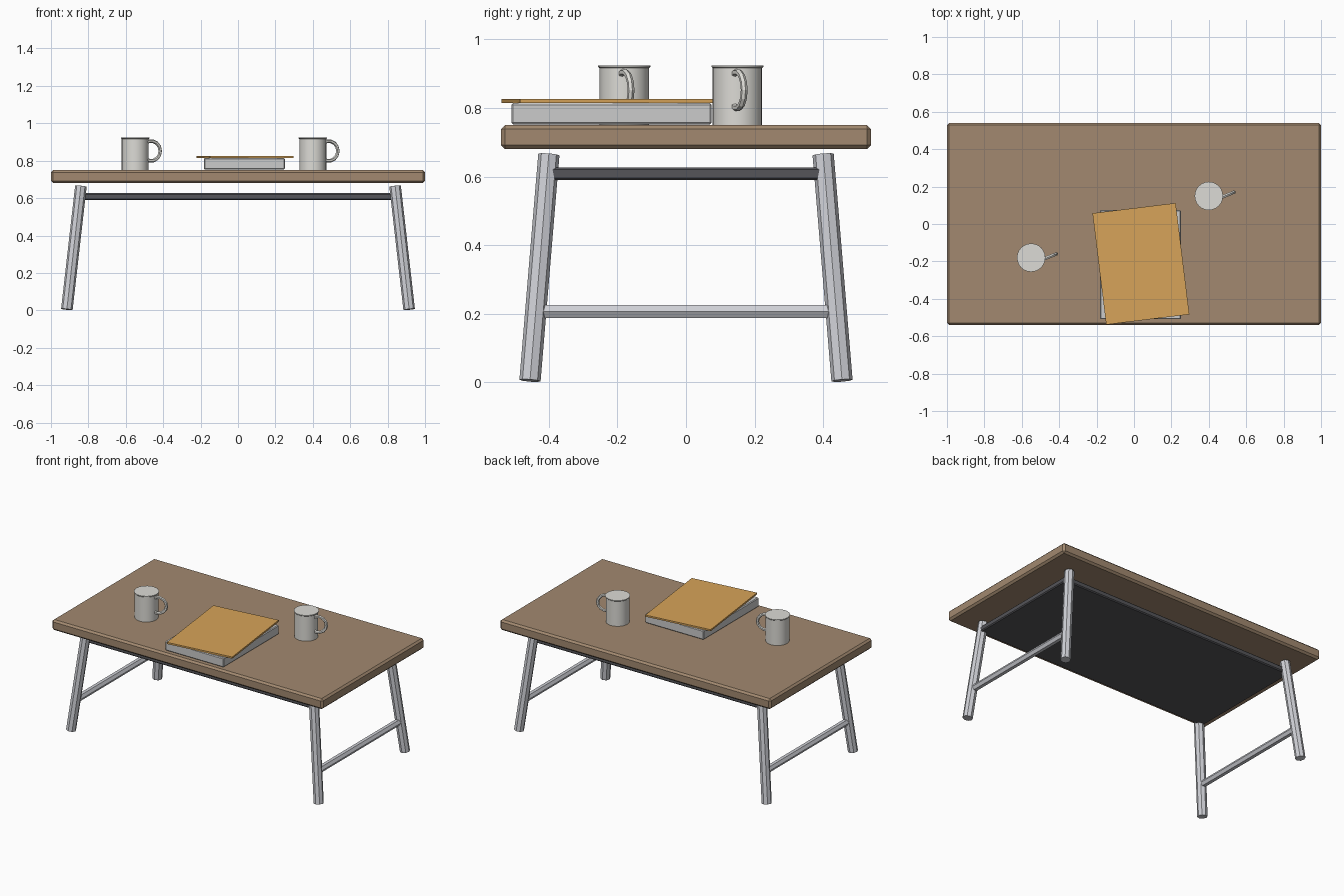
import bpy, math
from mathutils import Vector, Matrix

if "Cube" in bpy.data.objects:
    bpy.data.objects.remove(bpy.data.objects["Cube"])


def material(name, rgb):
    m = bpy.data.materials.new(name)
    m.diffuse_color = (*rgb, 1)
    m.use_nodes = True
    m.node_tree.nodes["Principled BSDF"].inputs["Base Color"].default_value = m.diffuse_color
    return m


WOOD = material("wood", (0.36, 0.25, 0.16))
DARK = material("dark_panel", (0.09, 0.09, 0.10))
METAL = material("metal", (0.62, 0.63, 0.67))
CERAMIC = material("ceramic", (0.72, 0.71, 0.67))
PAPER = material("paper", (0.75, 0.76, 0.74))
COVER = material("cover", (0.68, 0.37, 0.10))


def finish(name, mat):
    ob = bpy.context.object
    ob.name = name
    ob.data.materials.append(mat)
    return ob


def box(name, centre, size, mat, bevel=0, turn=0):
    bpy.ops.mesh.primitive_cube_add(size=1, location=centre, rotation=(0, 0, turn))
    ob = finish(name, mat)
    ob.scale = size
    bpy.ops.object.transform_apply(location=False, rotation=False, scale=True)
    if bevel:
        mod = ob.modifiers.new("bevel", 'BEVEL')
        mod.width = bevel
        mod.segments = 1
    return ob


def bar(name, a, b, radius, sides, mat, roll=0):
    a, b = Vector(a), Vector(b)
    d = b - a
    bpy.ops.mesh.primitive_cylinder_add(vertices=sides, radius=radius, depth=d.length)
    ob = finish(name, mat)
    spin = Vector((0, 0, 1)).rotation_difference(d).to_matrix().to_4x4()
    ob.matrix_world = Matrix.Translation((a + b) / 2) @ spin @ Matrix.Rotation(roll, 4, 'Z')
    return ob


def lathe(name, profile, sides, centre, mat):
    # Revolve (radius, height) points, closing both ends with flat caps
    verts, faces = [], []
    for r, z in profile:
        for i in range(sides):
            t = 2 * math.pi * i / sides
            verts.append((r * math.cos(t), r * math.sin(t), z))
    for k in range(len(profile) - 1):
        for i in range(sides):
            j = (i + 1) % sides
            faces.append((k * sides + i, k * sides + j, (k + 1) * sides + j, (k + 1) * sides + i))
    faces.append(tuple(reversed(range(sides))))
    faces.append(tuple(range(len(verts) - sides, len(verts))))
    me = bpy.data.meshes.new(name)
    me.from_pydata(verts, [], faces)
    me.materials.append(mat)
    ob = bpy.data.objects.new(name, me)
    ob.location = centre
    bpy.context.collection.objects.link(ob)
    return ob


# Table top and the dark panel below it
box("table_top", (0, 0, 0.715), (2.0, 1.08, 0.07), WOOD, 0.012)
box("under_panel", (0, 0, 0.608), (1.74, 0.81, 0.036), DARK, 0.006)

# Splayed legs and the side stretchers between them
for sx, side in ((-1, "left"), (1, "right")):
    for sy, end in ((-1, "front"), (1, "back")):
        bar(f"{end}_{side}_leg", (sx * 0.915, sy * 0.455, 0.005),
            (sx * 0.84, sy * 0.40, 0.664), 0.031, 8, METAL)
    bar(f"{side}_stretcher", (sx * 0.891, -0.43, 0.206), (sx * 0.891, 0.43, 0.206),
        0.022, 6, METAL, math.radians(30))

# Mugs with a thin lip and a ring handle turned a little to the back
for label, x, y in (("left", -0.55, -0.18), ("right", 0.40, 0.15)):
    lathe(f"{label}_mug", [(0.072, 0), (0.072, 0.166), (0.076, 0.170), (0.076, 0.174)],
          24, (x, y, 0.75), CERAMIC)
    bpy.ops.mesh.primitive_torus_add(major_segments=14, minor_segments=6,
                                     major_radius=0.053, minor_radius=0.01,
                                     location=(x + 0.085, y, 0.852),
                                     rotation=(math.pi / 2, 0, math.radians(22)))
    finish(f"{label}_mug_handle", CERAMIC)

# Thick book with a loose cover lying askew
box("book_block", (0.034, -0.217, 0.783), (0.432, 0.584, 0.062), PAPER, 0.005)
box("book_cover", (0.037, -0.213, 0.820), (0.448, 0.60, 0.011), COVER, 0, math.radians(7))

# Smooth mug walls, keeping the lips and caps sharp
bpy.ops.object.select_all(action='DESELECT')
for label in ("left", "right"):
    ob = bpy.data.objects[f"{label}_mug"]
    ob.select_set(True)
    bpy.context.view_layer.objects.active = ob
bpy.ops.object.shade_smooth_by_angle(angle=math.radians(30))
